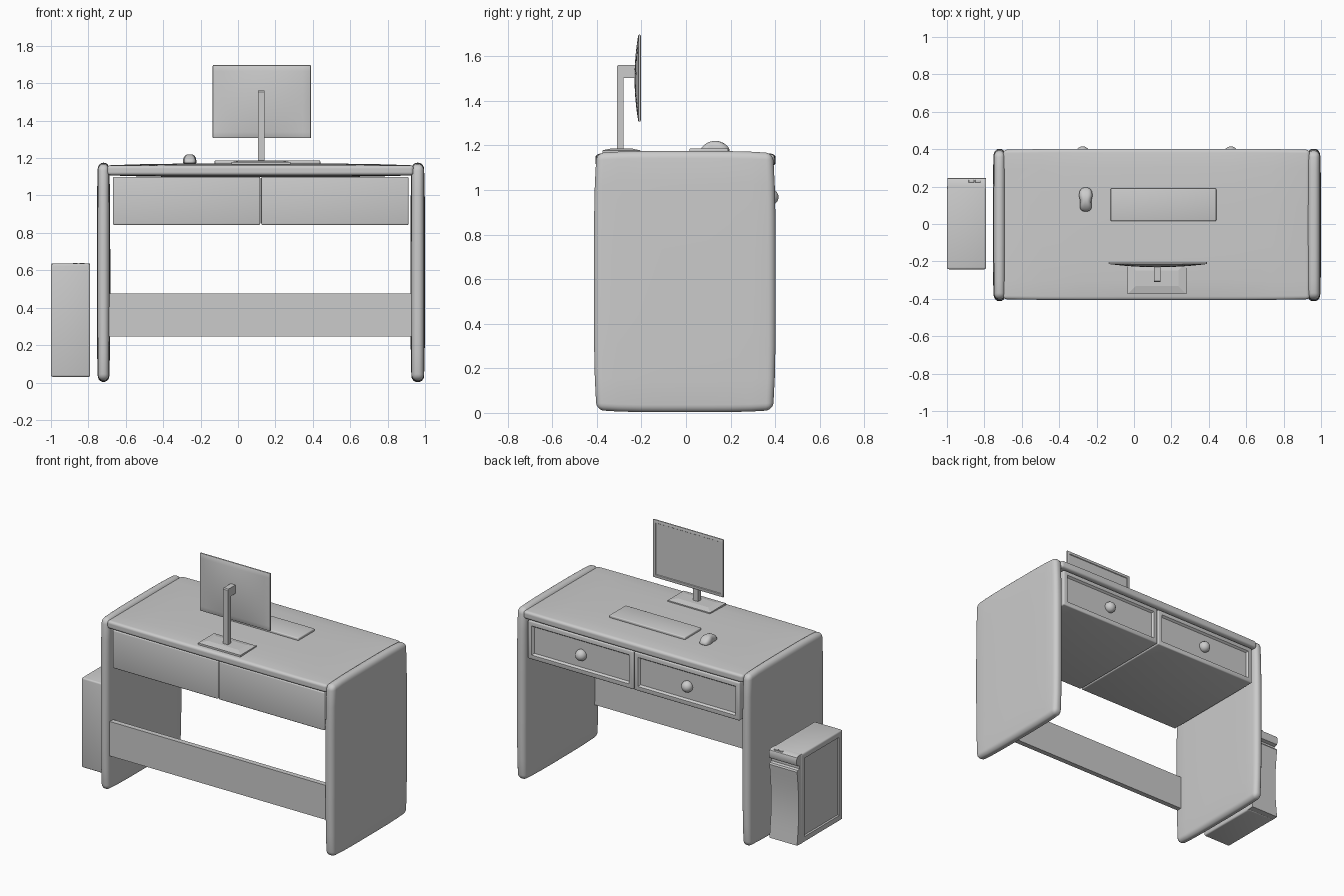
import bpy, bmesh, math
from mathutils import Vector

if "Cube" in bpy.data.objects:
    bpy.data.objects.remove(bpy.data.objects["Cube"])


def finish(bm, name, angle=35):
    bmesh.ops.recalc_face_normals(bm, faces=bm.faces)
    me = bpy.data.meshes.new(name)
    bm.to_mesh(me)
    bm.free()
    ob = bpy.data.objects.new(name, me)
    bpy.context.collection.objects.link(ob)
    bpy.ops.object.select_all(action='DESELECT')
    ob.select_set(True)
    bpy.context.view_layer.objects.active = ob
    bpy.ops.object.shade_smooth_by_angle(angle=math.radians(angle))
    return ob


def box_bm(lo, hi, bevel=0, seg=3, cuts=0, panels=(), border=0.05, depth=0.012):
    """Box with rounded edges, optional recessed panels and extra slices."""
    lo, hi = Vector(lo), Vector(hi)
    bm = bmesh.new()
    bmesh.ops.create_cube(bm, size=1)
    for v in bm.verts:
        v.co = Vector(((lo[i] + hi[i]) / 2 + v.co[i] * (hi[i] - lo[i]) for i in range(3)))
    bm.normal_update()
    if bevel:
        bmesh.ops.bevel(bm, geom=bm.edges[:], offset=bevel, segments=seg,
                        profile=0.5, affect='EDGES', clamp_overlap=True)
    bm.normal_update()
    for d in panels:
        d = Vector(d)
        f = max((f for f in bm.faces if f.normal.dot(d) > 0.99), key=lambda f: f.calc_area())
        bmesh.ops.inset_region(bm, faces=[f], thickness=border)
        bmesh.ops.inset_region(bm, faces=[f], thickness=depth, depth=-depth)
    for ax in range(3):
        for k in range(1, cuts):
            p, n = Vector((0, 0, 0)), Vector((0, 0, 0))
            p[ax] = lo[ax] + (hi[ax] - lo[ax]) * k / cuts
            n[ax] = 1
            bmesh.ops.bisect_plane(bm, geom=bm.verts[:] + bm.edges[:] + bm.faces[:],
                                   plane_co=p, plane_no=n)
    return bm


def box(name, lo, hi, bevel=0, **kw):
    return finish(box_bm(lo, hi, bevel, **kw), name)


def pillow(name, lo, hi, bevel, sag):
    """Rounded slab whose sides sag gently towards the corners."""
    bm = box_bm(lo, hi, bevel, seg=5, cuts=8)
    c = (Vector(lo) + Vector(hi)) / 2
    h = (Vector(hi) - Vector(lo)) / 2
    for v in bm.verts:
        u = [(v.co[i] - c[i]) / h[i] for i in range(3)]
        for i in range(3):
            r = sum(u[j] ** 4 for j in range(3) if j != i and h[j] > 0.1)
            v.co[i] -= u[i] * sag[i] * min(r, 1)
    return finish(bm, name, 50)


def sweep_x(name, pts, x0, x1):
    """Extrude a y-z profile along x."""
    bm = bmesh.new()
    f = bm.faces.new([bm.verts.new((x0, y, z)) for y, z in pts])
    ext = bmesh.ops.extrude_face_region(bm, geom=[f])['geom']
    bmesh.ops.translate(bm, verts=[e for e in ext if isinstance(e, bmesh.types.BMVert)],
                        vec=(x1 - x0, 0, 0))
    return finish(bm, name)


# Desk carcass
for name, x0, x1 in (("left_side_panel", -0.755, -0.683), ("right_side_panel", 0.922, 1.0)):
    pillow(name, (x0, -0.413, 0.003), (x1, 0.402, 1.175), 0.033, (0.006, 0.012, 0.01))
pillow("desk_top", (-0.70, -0.407, 1.098), (0.94, 0.402, 1.171), 0.02, (0, 0.005, 0.01))
box("modesty_board", (-0.70, -0.385, 0.245), (0.94, -0.35, 0.477))

# Drawers and knobs
for side, x0, x1 in (("left", -0.668, 0.119), ("right", 0.124, 0.912)):
    box(side + "_drawer", (x0, -0.385, 0.842), (x1, 0.385, 1.10), 0.008,
        panels=[(0, 1, 0)], border=0.032, depth=0.014)
    bm = bmesh.new()
    bmesh.ops.create_uvsphere(bm, u_segments=24, v_segments=14, radius=0.037)
    bmesh.ops.translate(bm, verts=bm.verts, vec=((x0 + x1) / 2, 0.378, 0.968))
    finish(bm, side + "_drawer_knob")

# Computer tower: body plus sculpted front
box("tower_body", (-1.0, -0.242, 0.03), (-0.79, 0.205, 0.635), 0.01,
    panels=[(-1, 0, 0), (1, 0, 0)], border=0.04, depth=0.008)
hollow = []
for k in range(11):
    t = k / 10
    hollow.append((0.242 - 0.018 * math.sin(math.pi * t), 0.035 + 0.495 * t))
sweep_x("tower_front", [(0.19, 0.032)] + hollow +
        [(0.236, 0.54), (0.218, 0.545), (0.218, 0.565), (0.24, 0.572), (0.246, 0.585),
         (0.246, 0.615), (0.242, 0.627), (0.232, 0.634), (0.19, 0.635)], -0.998, -0.792)
for i, x in enumerate((-0.87, -0.835)):
    box(f"tower_button_{i + 1}", (x - 0.014, 0.222, 0.625), (x + 0.014, 0.236, 0.638), 0.002)

# Monitor: flat framed screen with a bulging back
bm = box_bm((-0.135, -0.214, 1.307), (0.39, -0.203, 1.697), 0.004, seg=2, cuts=12,
            panels=[(0, 1, 0)], border=0.022, depth=0.004)
for v in bm.verts:
    if v.co.y < -0.2085:
        u, w = (v.co.x - 0.1275) / 0.2625, (v.co.z - 1.502) / 0.195
        v.co.y -= 0.017 * max(0, 1 - u * u) * max(0, 1 - w * w)
finish(bm, "monitor_screen")

# Monitor stand: bent post on a shallow pyramid foot
sweep_x("monitor_post", [(-0.31, 1.17), (-0.28, 1.17), (-0.28, 1.503), (-0.222, 1.503),
                         (-0.222, 1.56), (-0.304, 1.56), (-0.31, 1.554)], 0.106, 0.142)
bm = box_bm((-0.035, -0.375, 1.166), (0.28, -0.205, 1.178))
for v in bm.verts:
    v.co.z = max(v.co.z, 1.166)
top = max(bm.faces, key=lambda f: f.calc_center_median().z)
bmesh.ops.inset_region(bm, faces=[top], thickness=0.06, depth=0.009)
finish(bm, "monitor_foot", 3)

# Keyboard
box("keyboard", (-0.125, 0.015, 1.166), (0.44, 0.19, 1.187), 0.006)

# Mouse: dome with a pinched waist
bm = bmesh.new()
bmesh.ops.create_uvsphere(bm, u_segments=28, v_segments=16, radius=1)
for v in bm.verts:
    x, y, z = v.co
    sq = 1 / max(1e-4, (abs(x) ** 3 + abs(y) ** 3 + abs(z) ** 3) ** (1 / 3))
    x, y, z = x * sq, y * sq, z * sq
    width = 0.037 * (1 - 0.2 * math.exp(-((y + 0.2) / 0.35) ** 2))
    height = 0.044 * (1 - 0.45 * y * y) if z > 0 else 0.006
    v.co = (-0.258 + x * width, 0.131 + y * 0.064, 1.176 + z * height)
finish(bm, "mouse", 60)
